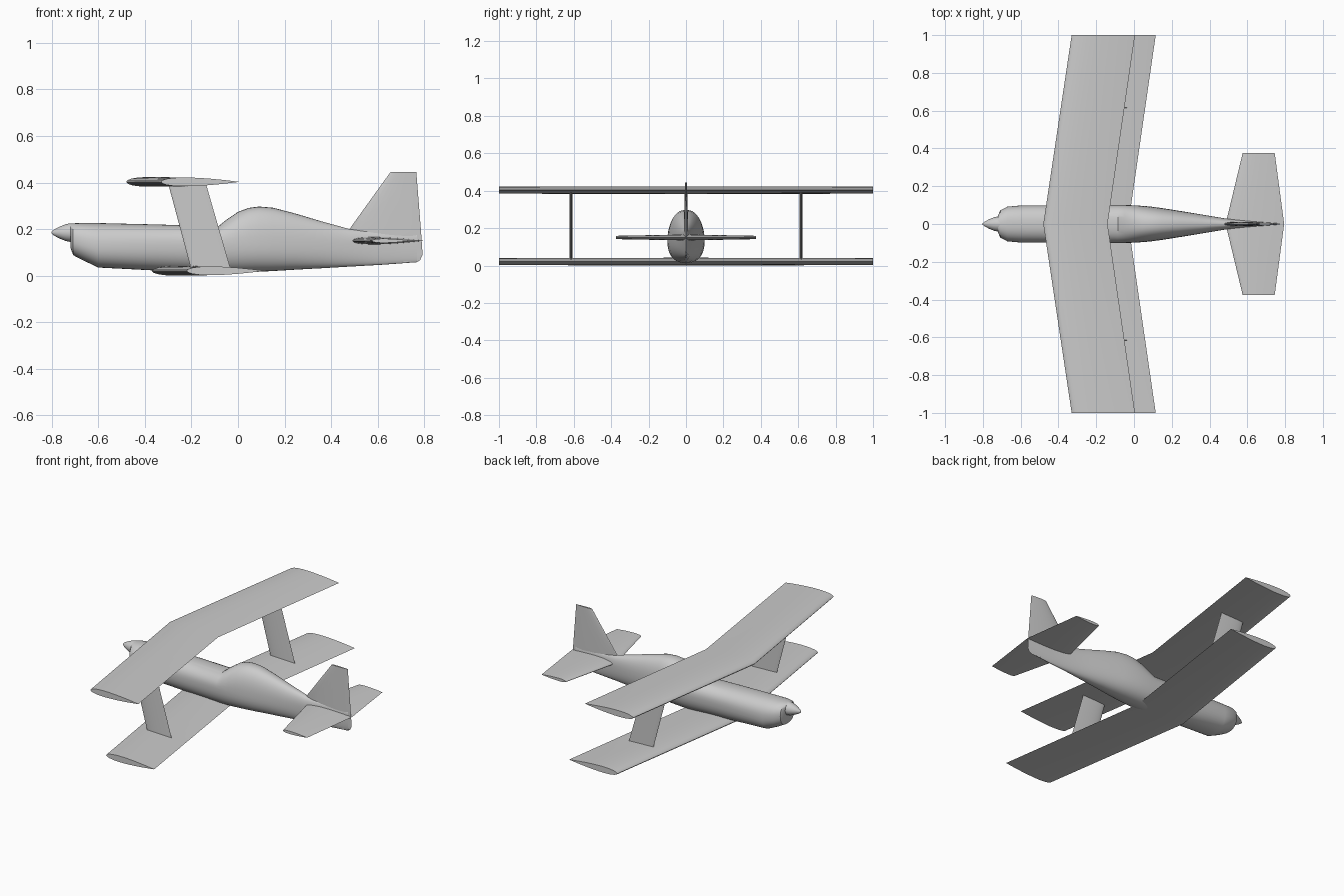
import bpy, bmesh, math
from mathutils import Vector

cube = bpy.data.objects.get("Cube")
if cube:
    bpy.data.objects.remove(cube)

GREY = (0.6, 0.6, 0.6, 1.0)
paint = bpy.data.materials.new("plain_grey")
paint.use_nodes = True
paint.diffuse_color = GREY
paint.node_tree.nodes["Principled BSDF"].inputs["Base Color"].default_value = GREY


def loft(name, rings, angle=35):
    """Skin a list of equal-length rings and cap both ends."""
    bm = bmesh.new()
    loops = [[bm.verts.new(p) for p in ring] for ring in rings]
    n = len(loops[0])
    for a, b in zip(loops, loops[1:]):
        for i in range(n):
            j = (i + 1) % n
            bm.faces.new((a[i], a[j], b[j], b[i]))
    bm.faces.new(loops[0])
    bm.faces.new(loops[-1])
    bmesh.ops.remove_doubles(bm, verts=bm.verts, dist=1e-5)
    bmesh.ops.recalc_face_normals(bm, faces=bm.faces)
    mesh = bpy.data.meshes.new(name)
    bm.to_mesh(mesh)
    bm.free()
    mesh.materials.append(paint)
    obj = bpy.data.objects.new(name, mesh)
    bpy.context.collection.objects.link(obj)
    bpy.ops.object.select_all(action="DESELECT")
    obj.select_set(True)
    bpy.context.view_layer.objects.active = obj
    bpy.ops.object.shade_smooth_by_angle(angle=math.radians(angle))
    return obj


def foil(lead, trail, thick, place, steps=12):
    """Symmetric aerofoil outline; place(x, offset) puts it in space."""
    ts = [(1 - math.cos(math.pi * i / steps)) / 2 for i in range(steps + 1)]

    def half(t):
        return thick * 5 * (0.2969 * math.sqrt(t) - 0.126 * t - 0.3516 * t**2
                            + 0.2843 * t**3 - 0.1036 * t**4)
    outline = [(t, half(t)) for t in ts] + [(t, -half(t)) for t in ts[-2:0:-1]]
    return [place(lead + (trail - lead) * t, h) for t, h in outline]


def wing(name, z, sections):
    """Horizontal surface from (span, lead, trail, thickness), mirrored in y."""
    full = [(-s[0], *s[1:]) for s in reversed(sections)] + sections[1:]
    return loft(name, [foil(le, te, th, lambda x, h, y=y: Vector((x, y, z + h)))
                       for y, le, te, th in full])


def upright(name, y, sections):
    """Vertical surface from (height, lead, trail, thickness)."""
    return loft(name, [foil(le, te, th, lambda x, h, z=z: Vector((x, y + h, z)))
                       for z, le, te, th in sections])


# Fuselage with raised canopy: x, bottom, top, half width
stations = [
    (-0.72, 0.12, 0.223, 0.045), (-0.708, 0.088, 0.225, 0.072),
    (-0.67, 0.068, 0.226, 0.092), (-0.60, 0.035, 0.226, 0.098),
    (-0.35, 0.022, 0.22, 0.099), (-0.085, 0.012, 0.212, 0.1),
    (-0.05, 0.012, 0.24, 0.1), (0.0, 0.013, 0.274, 0.099),
    (0.045, 0.015, 0.291, 0.096), (0.09, 0.017, 0.297, 0.092),
    (0.15, 0.02, 0.292, 0.084), (0.25, 0.026, 0.266, 0.068),
    (0.36, 0.032, 0.233, 0.05), (0.48, 0.039, 0.2, 0.03),
    (0.62, 0.047, 0.19, 0.016), (0.77, 0.058, 0.18, 0.003),
]


def body_ring(x, low, high, width, n=40):
    mid = low + (high - low) * 0.5 if x < -0.5 else 0.135
    ring = []
    for i in range(n):
        a = 2 * math.pi * i / n
        c, s = math.cos(a), math.sin(a)
        power = 0.86
        y = width * math.copysign(abs(c) ** power, c)
        rise = math.copysign(abs(s) ** power, s)
        z = mid + rise * ((high - mid) if s > 0 else (mid - low))
        ring.append(Vector((x, y, z)))
    return ring


loft("fuselage", [body_ring(*s) for s in stations])

# Propeller spinner: x, radius
loft("spinner", [[Vector((x, r * math.cos(2 * math.pi * i / 24),
                          0.185 + r * math.sin(2 * math.pi * i / 24)))
                  for i in range(24)]
                 for x, r in [(-0.802, 0.003), (-0.79, 0.013), (-0.765, 0.026),
                              (-0.74, 0.036), (-0.72, 0.04), (-0.69, 0.04)]])

# Swept main wings
wing("upper_wing", 0.403, [(0, -0.48, -0.14, 0.042), (1, -0.33, 0.005, 0.038)])
wing("lower_wing", 0.021, [(0, -0.37, -0.03, 0.042), (1, -0.22, 0.115, 0.038)])

# Slanted struts joining the wings
for side, y in (("left", 0.615), ("right", -0.615)):
    upright(side + "_wing_strut", y,
            [(0.022, -0.20, -0.03, 0.014), (0.403, -0.302, -0.14, 0.014)])

# Tail surfaces
wing("tailplane", 0.15, [(0, 0.485, 0.795, 0.032), (0.375, 0.575, 0.745, 0.018)])
upright("tail_fin", 0, [(0.057, 0.66, 0.765, 0.008), (0.066, 0.62, 0.782, 0.012),
                        (0.09, 0.58, 0.793, 0.016), (0.195, 0.475, 0.786, 0.024),
                        (0.445, 0.655, 0.766, 0.01)])
